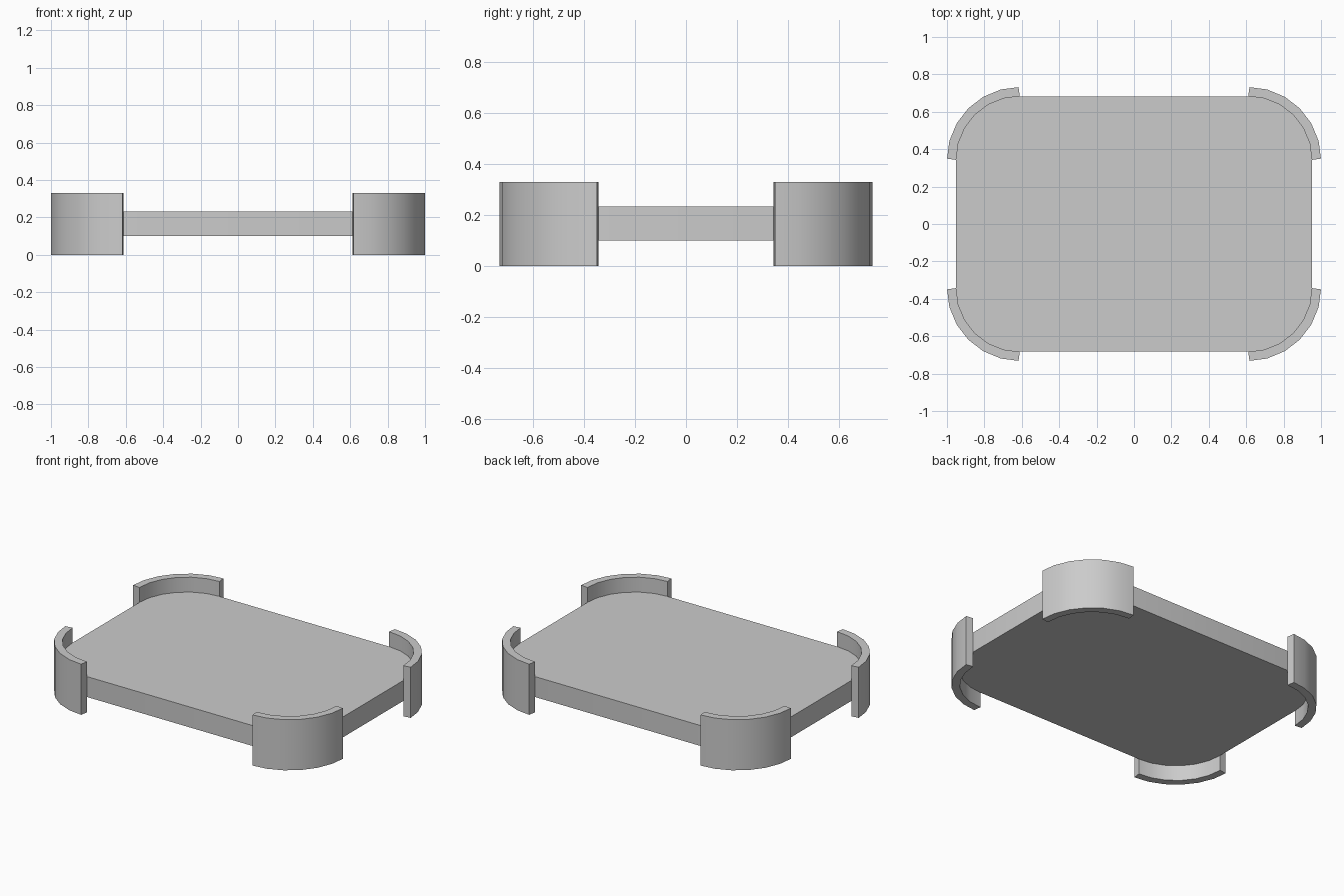
import bpy, bmesh, math

if "Cube" in bpy.data.objects:
    bpy.data.objects.remove(bpy.data.objects["Cube"])

CX, CY, R, T, N = 0.611, 0.343, 0.34, 0.049, 6   # corner centre, radius, guard thickness, segments
STEP = math.pi / 2 / N


def prism(name, outline, z0, z1):
    """Extrude a counter-clockwise outline from z0 to z1."""
    bm = bmesh.new()
    face = bm.faces.new([bm.verts.new((x, y, z0)) for x, y in outline])
    ext = bmesh.ops.extrude_face_region(bm, geom=[face], use_keep_orig=True)
    top = [v for v in ext["geom"] if isinstance(v, bmesh.types.BMVert)]
    bmesh.ops.translate(bm, verts=top, vec=(0, 0, z1 - z0))
    bmesh.ops.recalc_face_normals(bm, faces=bm.faces)
    mesh = bpy.data.meshes.new(name)
    bm.to_mesh(mesh)
    bm.free()
    obj = bpy.data.objects.new(name, mesh)
    bpy.context.collection.objects.link(obj)
    bpy.ops.object.select_all(action='DESELECT')
    obj.select_set(True)
    bpy.context.view_layer.objects.active = obj
    bpy.ops.object.shade_smooth_by_angle(angle=math.radians(30))
    return obj


# Quarter arc of the front-right-back corner
inner = [(CX + R * math.cos(i * STEP), CY + R * math.sin(i * STEP)) for i in range(N + 1)]

# Tray plate: the arc mirrored into all four corners
right = [(x, -y) for x, y in reversed(inner)] + inner
left = [(-x, y) for x, y in reversed(right)]
prism("tray_plate", right + left, 0.10, 0.233)

# Guard outline: arc offset outwards, ends square to the last segments
outer = []
for i, (x, y) in enumerate(inner):
    if i in (0, N):
        a, d = (STEP / 2 if i == 0 else math.pi / 2 - STEP / 2), T
    else:
        a, d = i * STEP, T / math.cos(STEP / 2)
    outer.append((x + d * math.cos(a), y + d * math.sin(a)))
guard = outer + inner[::-1]

# Four corner guards
for sx, side in ((1, "right"), (-1, "left")):
    for sy, end in ((1, "back"), (-1, "front")):
        prism(f"corner_guard_{end}_{side}", [(sx * x, sy * y) for x, y in guard], 0, 0.33)
